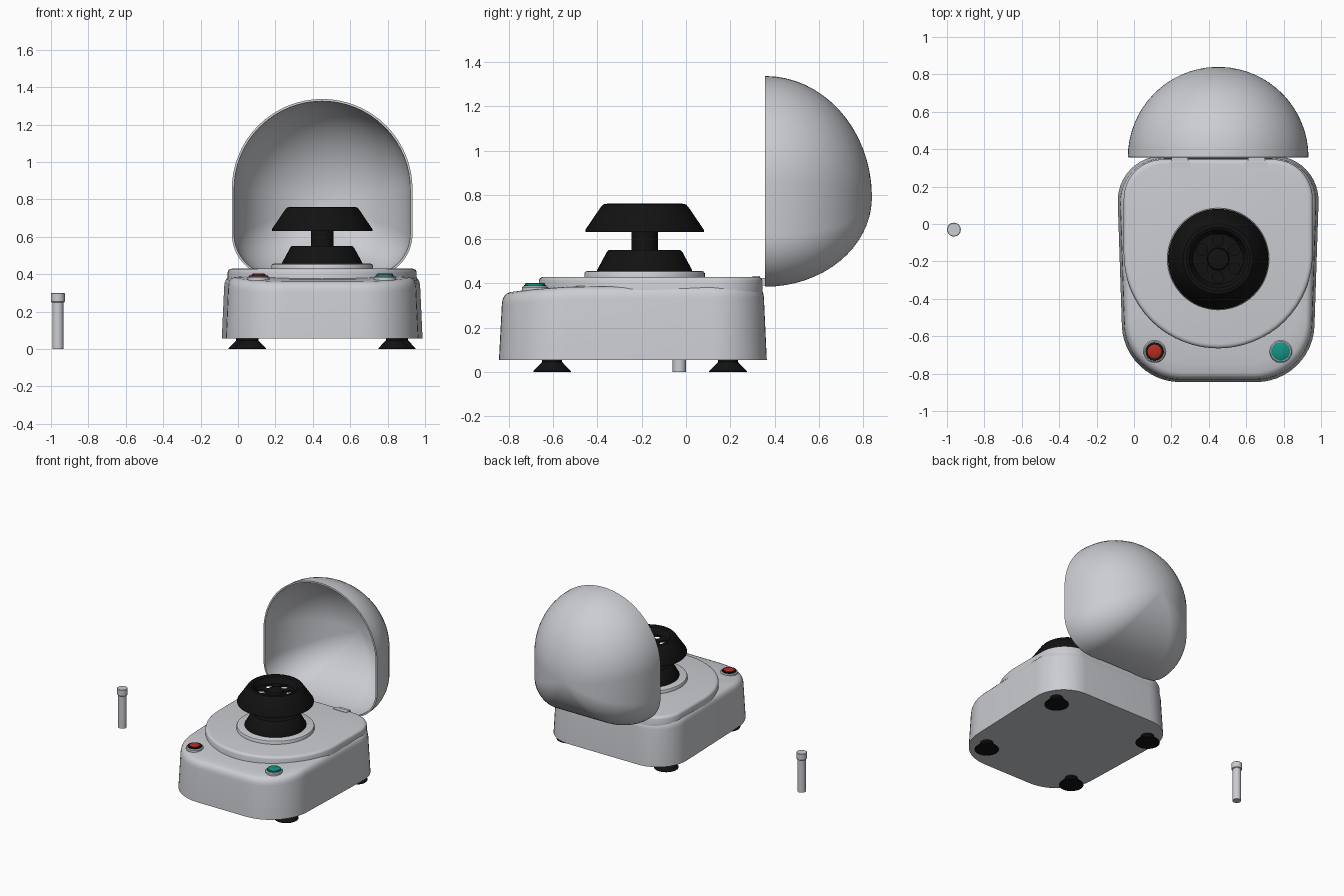
import bpy, bmesh, math
from mathutils import Vector

if "Cube" in bpy.data.objects:
    bpy.data.objects.remove(bpy.data.objects["Cube"])

CX = 0.45          # centre line of the machine
RY = -0.187        # rotor axis in y


def material(name, rgb):
    m = bpy.data.materials.new(name)
    m.diffuse_color = (*rgb, 1)
    m.use_nodes = True
    m.node_tree.nodes["Principled BSDF"].inputs["Base Color"].default_value = m.diffuse_color
    return m


GREY = material("light_grey", (0.60, 0.61, 0.645))
BLACK = material("black", (0.006, 0.006, 0.006))
RED = material("red", (0.46, 0.025, 0.014))
TEAL = material("teal", (0.006, 0.29, 0.225))


def loft(name, rings, mat, cap_start=True, cap_end=True, angle=35):
    """Skin a list of equal-length closed rings."""
    bm = bmesh.new()
    loops = [[bm.verts.new(p) for p in ring] for ring in rings]
    n = len(loops[0])
    for a, b in zip(loops, loops[1:]):
        for i in range(n):
            j = (i + 1) % n
            bm.faces.new((a[i], a[j], b[j], b[i]))
    if cap_start:
        bm.faces.new(loops[0][::-1])
    if cap_end:
        bm.faces.new(loops[-1])
    bmesh.ops.recalc_face_normals(bm, faces=bm.faces)
    me = bpy.data.meshes.new(name)
    bm.to_mesh(me)
    bm.free()
    me.materials.append(mat)
    ob = bpy.data.objects.new(name, me)
    bpy.context.collection.objects.link(ob)
    smooth(ob, angle)
    return ob


def smooth(ob, angle=35):
    bpy.ops.object.select_all(action='DESELECT')
    ob.select_set(True)
    bpy.context.view_layer.objects.active = ob
    bpy.ops.object.shade_smooth_by_angle(angle=math.radians(angle))


def lathe(name, profile, x, y, mat, n=48):
    """Turn an (r, z) profile around a vertical axis."""
    rings = [[(x + r * math.cos(2 * math.pi * i / n), y + r * math.sin(2 * math.pi * i / n), z)
              for i in range(n)] for r, z in profile]
    return loft(name, rings, mat)


def rounded(corners, seg=12):
    """Round each (x, y, radius) corner of a polygon with a conic arc."""
    pts = []
    for k, (x, y, r) in enumerate(corners):
        p = Vector((x, y))
        a = p + (Vector(corners[k - 1][:2]) - p).normalized() * r
        b = p + (Vector(corners[(k + 1) % len(corners)][:2]) - p).normalized() * r
        w = math.sqrt(0.5)
        for i in range(seg + 1):
            t = i / seg
            c = ((1 - t) ** 2, 2 * w * t * (1 - t), t * t)
            q = (a * c[0] + p * c[1] + b * c[2]) / sum(c)
            if not pts or (q - pts[-1]).length > 1e-4:
                pts.append(q)
    if (pts[0] - pts[-1]).length < 1e-4:
        pts.pop()
    return pts


def box(name, x0, x1, y0, y1, z0, z1, mat):
    ring = [(x0, y0), (x1, y0), (x1, y1), (x0, y1)]
    return loft(name, [[(x, y, z) for x, y in ring] for z in (z0, z1)], mat)


# Body: tapered housing, top drops gently to the front
outline = rounded([(0.545, 0.365, 0.25), (-0.545, 0.365, 0.25),
                   (-0.505, -0.845, 0.30), (0.505, -0.845, 0.30)])
MID = -0.24


def drop(y):
    return 0.03 * min(1, max(0, (-0.3 - y) / 0.5)) ** 2


def body_ring(inset, z, use_drop):
    kx, ky = 1 - inset / 0.545, 1 - inset / 0.605
    ring = []
    for p in outline:
        y = MID + (p.y - MID) * ky
        ring.append((CX + p.x * kx, y, z - drop(y) * use_drop))
    return ring


loft("body_housing", [body_ring(i, z, d) for i, z, d in (
    (0, 0.055, 0), (0.013, 0.335, 1), (0.016, 0.355, 1), (0.023, 0.372, 1), (0.034, 0.384, 1),
    (0.05, 0.39, 1), (0.10, 0.391, 1), (0.15, 0.392, 1), (0.25, 0.392, 1))], GREY)

# Deck plate: round front, square back
deck = rounded([(0.505, 0.345, 0.21), (-0.505, 0.345, 0.21),
                (-0.505, -0.665, 0.505), (0.505, -0.665, 0.505)], 16)
loft("deck_plate", [[(CX + p.x * (1 - i / 0.505), -0.16 + (p.y + 0.16) * (1 - i / 0.505), z)
                     for p in deck] for i, z in
                    ((0, 0.35), (0, 0.412), (0.004, 0.422), (0.012, 0.428), (0.024, 0.43))], GREY)

# Raised ring under the rotor
lathe("rotor_collar", [(0.272, 0.42), (0.272, 0.446), (0.268, 0.453), (0.26, 0.456)], CX, RY, GREY, 64)

# Rotor: lower cone, shaft, upper hollow head with six tube holes
lathe("rotor_base", [(0.215, 0.45), (0.215, 0.46), (0.17, 0.543), (0.16, 0.552)], CX, RY, BLACK)
lathe("rotor_shaft", [(0.06, 0.54), (0.06, 0.70)], CX, RY, BLACK, 32)
head = lathe("rotor_head", [
    (0.03, 0.73), (0.055, 0.725), (0.06, 0.708), (0.135, 0.708), (0.155, 0.752), (0.17, 0.76),
    (0.187, 0.757), (0.198, 0.745), (0.268, 0.642), (0.268, 0.632), (0.255, 0.632),
    (0.185, 0.735), (0.16, 0.735), (0.142, 0.694), (0.05, 0.694)], CX, RY, BLACK, 64)

bm = bmesh.new()
for k in range(6):
    a = math.pi / 2 + k * math.pi / 3
    new = bmesh.ops.create_cone(bm, cap_ends=True, segments=20, radius1=0.03, radius2=0.03, depth=0.06)
    bmesh.ops.translate(bm, verts=new["verts"],
                        vec=(CX + 0.1 * math.cos(a), RY + 0.1 * math.sin(a), 0.70))
me = bpy.data.meshes.new("hole_cutter")
bm.to_mesh(me)
bm.free()
cutter = bpy.data.objects.new("hole_cutter", me)
bpy.context.collection.objects.link(cutter)
mod = head.modifiers.new("holes", 'BOOLEAN')
mod.object = cutter
mod.solver = 'EXACT'
bpy.context.view_layer.objects.active = head
bpy.ops.object.modifier_apply(modifier=mod.name)
bpy.data.objects.remove(cutter)

# Lid: thin domed shell standing open behind the deck
LZ = 0.79
rim = rounded([(0.483, 1.337, 0.483), (-0.483, 1.337, 0.483),
               (-0.483, 0.385, 0.23), (0.483, 0.385, 0.23)], 16)
rings = []
for k in range(17):
    phi = k / 16 * math.radians(88.5)
    s = math.cos(phi)
    rings.append([(CX + p.x * s, 0.357 + 0.483 * math.sin(phi), LZ + (p.y - LZ) * s) for p in rim])
lid = loft("lid_dome", rings, GREY, cap_start=False)
mod = lid.modifiers.new("shell", 'SOLIDIFY')
mod.thickness = 0.012
mod.offset = -1
bpy.context.view_layer.objects.active = lid
bpy.ops.object.modifier_apply(modifier=mod.name)
smooth(lid, 40)

# Hinges
for side, x in (("left", 0.245), ("right", 0.655)):
    box(f"hinge_leaf_{side}", x - 0.058, x + 0.058, 0.30, 0.335, 0.40, 0.433, GREY)
    box(f"hinge_arm_{side}", x - 0.045, x + 0.045, 0.325, 0.366, 0.39, 0.425, GREY)

# Buttons at the front corners
for name, x, mat, r in (("red", 0.11, RED, 0.037), ("teal", 0.785, TEAL, 0.045)):
    lathe(f"{name}_button_bezel", [(0.06, 0.36), (0.06, 0.382), (0.054, 0.388)], x, -0.682, GREY, 32)
    lathe(f"{name}_button_ring", [(0.05, 0.37), (0.05, 0.394)], x, -0.682,
          BLACK if name == "red" else TEAL, 32)
    lathe(f"{name}_button_cap", [(r, 0.38), (r, 0.399), (r - 0.006, 0.403)], x, -0.682, mat, 32)

# Feet
for sx in (-1, 1):
    side = "left" if sx < 0 else "right"
    for end, dx, y in (("front", 0.385, -0.605), ("rear", 0.415, 0.19)):
        lathe(f"{end}_{side}_foot", [(0.085, 0), (0.085, 0.004), (0.045, 0.045), (0.045, 0.06)],
              CX + sx * dx, y, BLACK, 32)

# Loose sample tube with cap
lathe("tube_barrel", [(0.030, 0), (0.030, 0.255)], -0.963, -0.03, GREY, 32)
lathe("tube_cap", [(0.034, 0.25), (0.037, 0.254), (0.037, 0.297), (0.034, 0.30)], -0.963, -0.03, GREY, 32)
